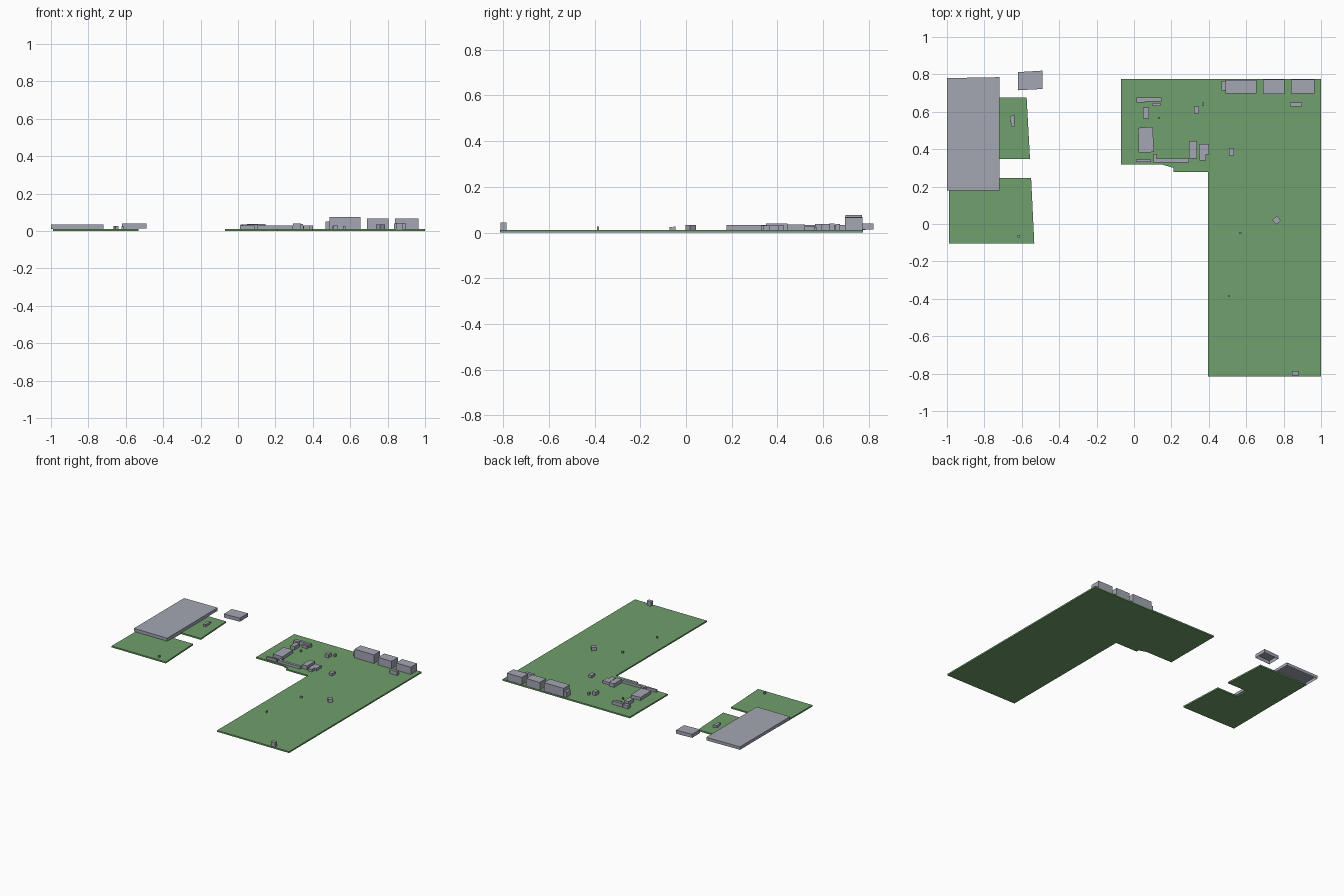
import bpy
import bmesh
from math import radians
from mathutils import Matrix, Vector

GROUND = .011  # top of the terrain slabs

default = bpy.data.objects.get("Cube")
if default:
    bpy.data.objects.remove(default, do_unlink=True)


def material(name, colour):
    mat = bpy.data.materials.new(name)
    mat.use_nodes = True
    mat.diffuse_color = colour
    mat.node_tree.nodes["Principled BSDF"].inputs["Base Color"].default_value = colour
    return mat


grass = material("grass green", (.16, .35, .15, 1))
wall = material("building grey", (.37, .38, .45, 1))


def prism(name, outline, bottom, top, mat, closed=True):
    """Extrude a counter-clockwise outline; open prisms have no floor."""
    bm = bmesh.new()
    low = [bm.verts.new((x, y, bottom)) for x, y in outline]
    high = [bm.verts.new((x, y, top)) for x, y in outline]
    bm.faces.new(high)
    if closed:
        bm.faces.new(low[::-1])
    for i in range(len(low)):
        bm.faces.new((low[i - 1], low[i], high[i], high[i - 1]))
    mesh = bpy.data.meshes.new(name)
    bm.to_mesh(mesh)
    bm.free()
    mesh.materials.append(mat)
    obj = bpy.data.objects.new(name, mesh)
    bpy.context.collection.objects.link(obj)
    return obj


def building(name, centre, width, depth, top, turn=0):
    """Rectangular floorless building, optionally turned about its centre."""
    spin = Matrix.Rotation(radians(turn), 2)
    corners = ((-.5, -.5), (.5, -.5), (.5, .5), (-.5, .5))
    outline = [Vector(centre) + spin @ Vector((u * width, v * depth)) for u, v in corners]
    return prism(name, outline, GROUND, top, wall, closed=False)


# Terrain slabs
prism("main_ground",
      [(-.07, .318), (.15, .318), (.21, .3), (.21, .278), (.395, .278),
       (.395, -.815), (1, -.815), (1, .775), (-.07, .775)],
      0, GROUND, grass)
prism("side_ground",
      [(-.99, -.105), (-.533, -.105), (-.55, .245), (-.725, .245),
       (-.725, .348), (-.556, .348), (-.574, .675), (-.985, .675)],
      0, GROUND, grass)

# Large buildings on and beside the side ground
prism("warehouse", [(-1, .178), (-.72, .178), (-.72, .785), (-1, .78)],
      GROUND, .034, wall, closed=False)
prism("detached_hall", [(-.62, .715), (-.49, .722), (-.49, .82), (-.62, .812)],
      GROUND + .002, .04, wall, closed=False)
prism("side_house", [(-.655, .52), (-.638, .52), (-.638, .585), (-.665, .575)],
      GROUND, .028, wall, closed=False)
building("side_kiosk", centre=(-.616, -.066), width=.012, depth=.012, top=.025)

# Tall row along the back edge
building("back_row_annex", centre=(.48, .74), width=.022, depth=.05, top=.05)
building("back_row_wide_block", centre=(.573, .734), width=.165, depth=.073, top=.076)
building("back_row_middle_block", centre=(.747, .734), width=.115, depth=.076, top=.068)
building("back_row_end_block", centre=(.903, .734), width=.125, depth=.075, top=.066)
building("back_row_low_house", centre=(.867, .638), width=.065, depth=.022, top=.04)

# Cluster in the back corner
building("corner_house", centre=(.036, .662), width=.044, depth=.026, top=.034)
building("corner_terrace", centre=(.104, .665), width=.088, depth=.02, top=.037)
building("corner_shed", centre=(.12, .638), width=.042, depth=.016, top=.03)
building("corner_cottage", centre=(.064, .594), width=.034, depth=.06, top=.038)
building("corner_kiosk", centre=(.134, .566), width=.011, depth=.011, top=.025)
prism("corner_hall", [(.025, .382), (.107, .384), (.1, .52), (.022, .514)],
      GROUND, .035, wall, closed=False)

# Long terraces near the inner edge
building("short_terrace", centre=(.05, .338), width=.08, depth=.014, top=.03)
building("long_terrace", centre=(.198, .339), width=.19, depth=.02, top=.03)
building("terrace_porch", centre=(.112, .36), width=.015, depth=.026, top=.03)
building("terrace_end_block", centre=(.315, .398), width=.042, depth=.094, top=.039)
building("inner_block", centre=(.374, .4), width=.052, depth=.058, top=.03)
building("inner_block_wing", centre=(.367, .355), width=.034, depth=.032, top=.03)

# Scattered houses and kiosks
building("middle_house", centre=(.333, .609), width=.027, depth=.038, top=.038)
building("middle_shed", centre=(.369, .64), width=.012, depth=.018, top=.03)
building("inner_house", centre=(.522, .385), width=.027, depth=.042, top=.03)
building("turned_house", centre=(.762, .02), width=.033, depth=.033, top=.034, turn=40)
building("field_shed", centre=(.568, -.05), width=.014, depth=.008, top=.026)
building("field_kiosk", centre=(.51, -.385), width=.007, depth=.009, top=.027)
building("gate_house", centre=(.862, -.798), width=.034, depth=.026, top=.044)
